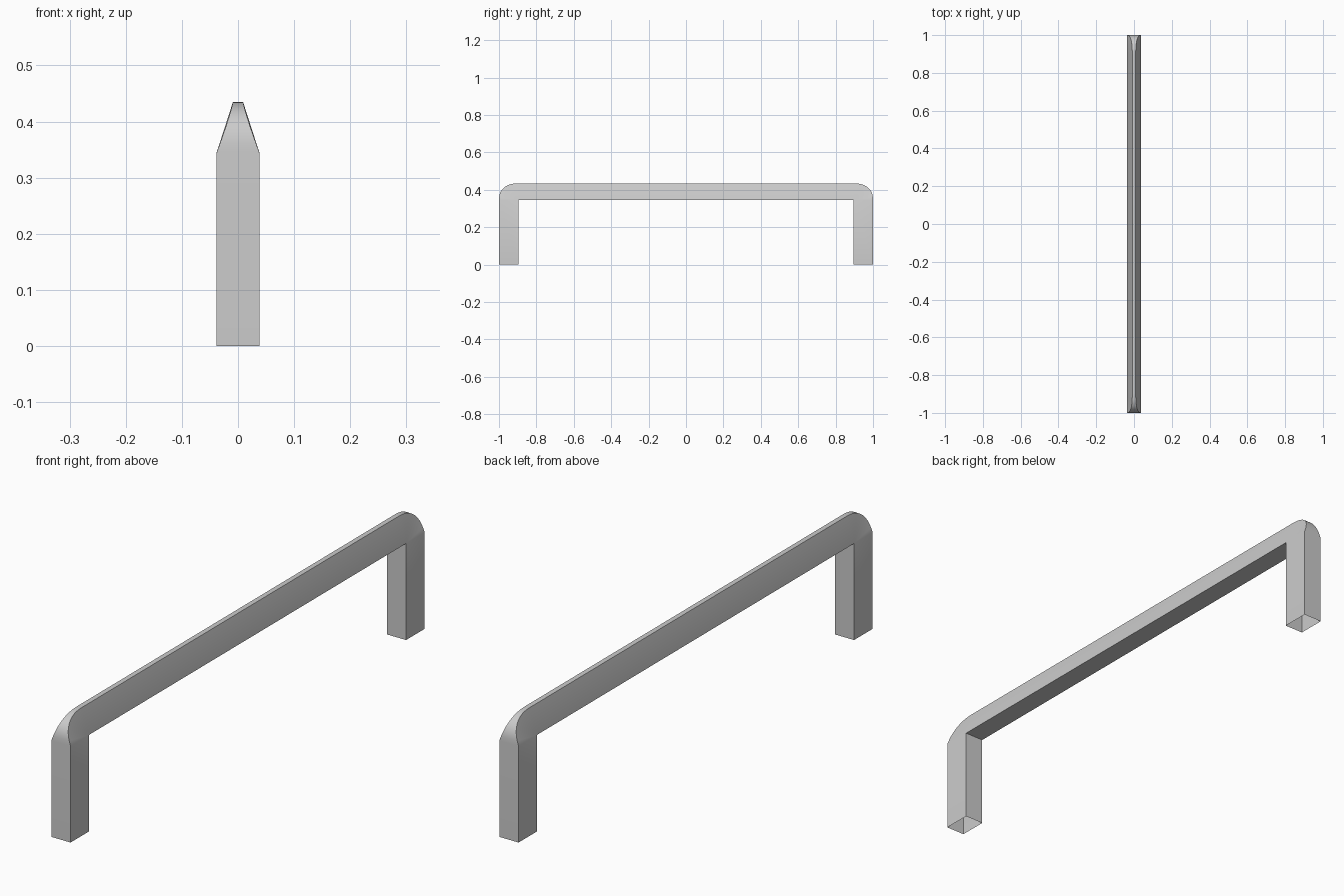
import bpy, bmesh, math

cube = bpy.data.objects.get("Cube")
if cube:
    bpy.data.objects.remove(cube, do_unlink=True)

END, INNER = 1.0, 0.895          # outer and inner faces of the legs
LOW, TOP = 0.345, 0.435          # underside and top of the bar
WIDE, NARROW = 0.038, 0.009      # half widths at the base and the ridge
STEPS = 12

metal = bpy.data.materials.new("grey metal")
metal.use_nodes = True
color = (0.6, 0.6, 0.6, 1)
metal.diffuse_color = color
metal.node_tree.nodes["Principled BSDF"].inputs["Base Color"].default_value = color


def half_width(z):
    t = max(0, (z - LOW) / (TOP - LOW))
    return NARROW + (WIDE - NARROW) * (1 - t) ** 1.15


# Stations from the front foot round the bend: inner point, outer point (y, z)
stations = [((-INNER, 0), (-END, 0))]
for i in range(STEPS + 1):
    a = math.pi / 2 * i / STEPS
    stations.append(((-INNER, LOW),
                     (-INNER - (END - INNER) * math.cos(a) ** 0.85,
                      LOW + (TOP - LOW) * math.sin(a) ** 0.85)))
# The back half mirrors the front half
stations += [((-p[0], p[1]), (-q[0], q[1])) for p, q in reversed(stations)]

# Loft the four-sided section, leaving the feet open
bm = bmesh.new()
rings = []
for (yi, zi), (yo, zo) in stations:
    w = half_width(zo)
    rings.append([bm.verts.new(c) for c in
                  ((-WIDE, yi, zi), (WIDE, yi, zi), (w, yo, zo), (-w, yo, zo))])
for a, b in zip(rings, rings[1:]):
    for k in range(4):
        n = (k + 1) % 4
        bm.faces.new((a[k], a[n], b[n], b[k]))
bmesh.ops.remove_doubles(bm, verts=bm.verts, dist=1e-5)
bmesh.ops.recalc_face_normals(bm, faces=bm.faces)

mesh = bpy.data.meshes.new("pull_handle")
bm.to_mesh(mesh)
bm.free()
mesh.materials.append(metal)
handle = bpy.data.objects.new("pull_handle", mesh)
bpy.context.collection.objects.link(handle)
bpy.context.view_layer.objects.active = handle
handle.select_set(True)
bpy.ops.object.shade_smooth_by_angle(angle=math.radians(30))
